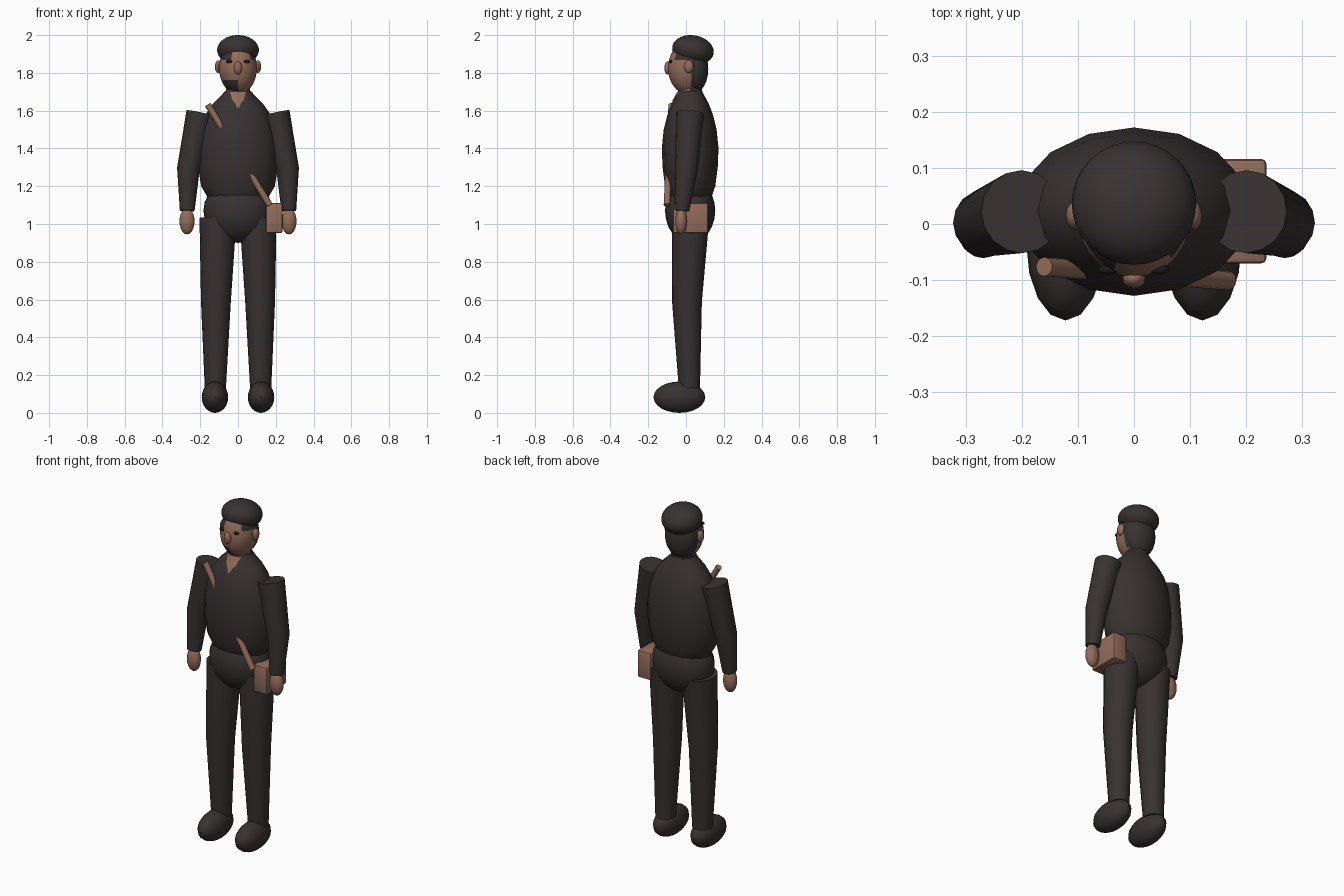
import bpy, bmesh, math
from mathutils import Vector, Matrix

cube = bpy.data.objects.get("Cube")
if cube:
    bpy.data.objects.remove(cube, do_unlink=True)


def material(name, rgb):
    m = bpy.data.materials.new(name)
    m.use_nodes = True
    m.diffuse_color = (*rgb, 1)
    bsdf = m.node_tree.nodes["Principled BSDF"]
    bsdf.inputs["Base Color"].default_value = (*rgb, 1)
    bsdf.inputs["Roughness"].default_value = 0.8
    return m


CLOTH = material("dark cloth", (0.04, 0.031, 0.031))
SKIN = material("warm brown", (0.29, 0.15, 0.10))
BLACK = material("eye black", (0.012, 0.01, 0.01))


def finish(name, bm, mats, rule=None, angle=40):
    """Turn a bmesh into a shaded object; rule picks a material per face."""
    bmesh.ops.recalc_face_normals(bm, faces=bm.faces[:])
    if rule:
        for f in bm.faces:
            f.material_index = rule(f.calc_center_median(), f.normal)
    mesh = bpy.data.meshes.new(name)
    bm.to_mesh(mesh)
    bm.free()
    ob = bpy.data.objects.new(name, mesh)
    bpy.context.collection.objects.link(ob)
    for m in mats:
        mesh.materials.append(m)
    bpy.ops.object.select_all(action="DESELECT")
    ob.select_set(True)
    bpy.context.view_layer.objects.active = ob
    bpy.ops.object.shade_smooth_by_angle(angle=math.radians(angle))
    return ob


def ellipsoid(name, centre, radii, mats, tilt=0, seg=20, rings=12, rule=None):
    bm = bmesh.new()
    bmesh.ops.create_uvsphere(bm, u_segments=seg, v_segments=rings, radius=1)
    mat = (Matrix.Translation(centre) @ Matrix.Rotation(math.radians(tilt), 4, "X")
           @ Matrix.Diagonal((*radii, 1)))
    bm.transform(mat)
    return finish(name, bm, mats, rule)


def skin_rings(bm, rings):
    """Bridge rings of points and cap both ends."""
    loops = [[bm.verts.new(p) for p in ring] for ring in rings]
    n = len(loops[0])
    for a, b in zip(loops, loops[1:]):
        for i in range(n):
            j = (i + 1) % n
            bm.faces.new((a[i], a[j], b[j], b[i]))
    bm.faces.new(loops[0])
    bm.faces.new(loops[-1])


def limb(name, stations, mats, seg=16, rule=None):
    """Tapered round tube through (point, radius) stations."""
    pts = [Vector(p) for p, r in stations]
    rings = []
    for k, (p, r) in enumerate(stations):
        axis = (pts[min(k + 1, len(pts) - 1)] - pts[max(k - 1, 0)]).normalized()
        u = axis.cross(Vector((0, 1, 0))).normalized()
        v = axis.cross(u)
        rings.append([pts[k] + r * (math.cos(t) * u + math.sin(t) * v)
                      for t in (math.tau * i / seg for i in range(seg))])
    bm = bmesh.new()
    skin_rings(bm, rings)
    return finish(name, bm, mats, rule)


# Torso: elliptical rings of (height, half width, half depth)
MID_Y = 0.022
TORSO = [(1.12, .14, .10), (1.14, .16, .112), (1.2, .195, .133), (1.3, .211, .146),
         (1.4, .21, .15), (1.5, .197, .14), (1.58, .172, .12), (1.64, .13, .097),
         (1.68, .088, .075), (1.705, .068, .063)]
bm = bmesh.new()
skin_rings(bm, [[(w * math.sin(t), MID_Y + d * math.cos(t), z)
                 for t in (math.tau * i / 16 for i in range(16))] for z, w, d in TORSO])
finish("torso", bm, [CLOTH])
ellipsoid("pelvis", (0, MID_Y, 1.07), (.183, .133, .17), [CLOTH])


# Open collar: thin plate lying on the chest
def chest_point(x, z):
    for (z0, w0, d0), (z1, w1, d1) in zip(TORSO, TORSO[1:]):
        if z0 <= z <= z1:
            f = (z - z0) / (z1 - z0)
            w, d = w0 + f * (w1 - w0), d0 + f * (d1 - d0)
            return (x, MID_Y - d * math.sqrt(1 - (x / w) ** 2) - .004, z)


bm = bmesh.new()
rows = []
for z, half in ((1.615, .004), (1.64, .016), (1.66, .032), (1.68, .036), (1.7, .044)):
    rows.append([bm.verts.new(chest_point(half * s / 3, z)) for s in range(-3, 4)])
for a, b in zip(rows, rows[1:]):
    for i in range(6):
        bm.faces.new((a[i], a[i + 1], b[i + 1], b[i]))
finish("open_collar", bm, [SKIN])

# Neck: skin at the front, hair and collar behind
limb("neck", [((0, .022, 1.67), .063), ((0, .022, 1.72), .063), ((0, .025, 1.8), .072)],
     [SKIN, CLOTH], rule=lambda c, n: int(c.y > .01))


# Head: bare face with dark back, temples and a patch of stubble
def head_colour(c, n):
    back = c.y > .03
    temple = c.z > 1.865 and (c.x < -.035 or c.x > .06)
    stubble = c.z < 1.765 and -.075 < c.x < -.005 and c.y < -.02
    return int(back or temple or stubble)


ellipsoid("head", (0, .01, 1.825), (.1, .105, .138), [SKIN, CLOTH],
          seg=32, rings=20, rule=head_colour)
ellipsoid("back_hair", (0, .045, 1.82), (.094, .073, .125), [CLOTH])
ellipsoid("cap", (0, .037, 1.921), (.111, .111, .078), [CLOTH], tilt=-10, seg=32, rings=16)
ellipsoid("nose", (0, -.097, 1.826), (.021, .018, .035), [SKIN], seg=12, rings=8)

# Paired parts
for side, s in (("left", 1), ("right", -1)):
    ellipsoid(side + "_ear", (s * .105, .015, 1.833), (.017, .026, .034), [SKIN], seg=12, rings=8)
    ellipsoid(side + "_eye", (s * .046, -.081, 1.86), (.018, .009, .009), [BLACK], seg=12, rings=8)
    limb(side + "_arm", [((s * .2, .022, 1.587), .074), ((s * .263, .002, 1.29), .06),
                         ((s * .269, -.022, 1.07), .039)], [CLOTH])
    ellipsoid(side + "_hand", (s * .27, -.025, 1.015), (.041, .032, .07), [SKIN], seg=14, rings=10)
    limb(side + "_leg", [((s * .106, .025, 1.03), .098), ((s * .117, .005, .59), .079),
                         ((s * .12, .018, .13), .056)], [CLOTH])
    ellipsoid(side + "_shoe", (s * .122, -.035, .083), (.07, .137, .083), [CLOTH], seg=16)

# Satchel and its shoulder strap
bm = bmesh.new()
bmesh.ops.create_cube(bm, size=1)
bm.transform(Matrix.Translation((.192, .023, 1.032)) @ Matrix.Diagonal((.088, .186, .16, 1)))
bmesh.ops.bevel(bm, geom=bm.edges[:], offset=.009, segments=2, affect="EDGES", profile=.5)
finish("satchel", bm, [SKIN])
limb("strap", [((-.16, -.076, 1.632), .017), ((.168, -.101, 1.1), .017)], [SKIN], seg=12)
